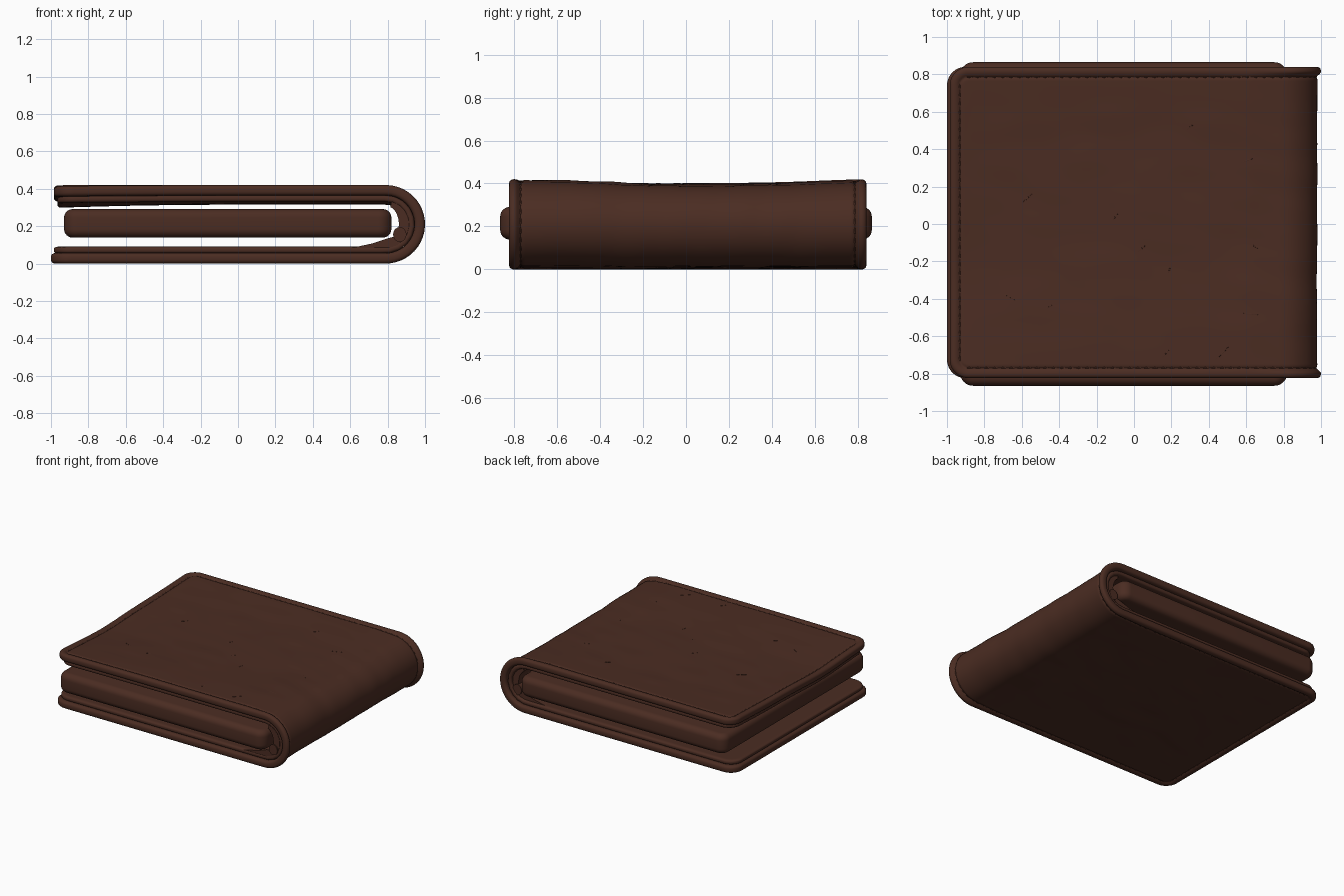
import bpy, bmesh, math
from mathutils import Vector, Matrix, noise

if "Cube" in bpy.data.objects:
    bpy.data.objects.remove(bpy.data.objects["Cube"])

leather = bpy.data.materials.new("dark brown leather")
leather.diffuse_color = (0.070, 0.0255, 0.016, 1)
leather.use_nodes = True
leather.node_tree.nodes["Principled BSDF"].inputs["Base Color"].default_value = leather.diffuse_color

CX, CZ = 0.79, 0.21          # centre of the fold
YOFF = 0.008


def finish(bm, name, angle=50):
    bmesh.ops.recalc_face_normals(bm, faces=bm.faces)
    me = bpy.data.meshes.new(name)
    bm.to_mesh(me)
    bm.free()
    me.materials.append(leather)
    ob = bpy.data.objects.new(name, me)
    bpy.context.collection.objects.link(ob)
    bpy.ops.object.select_all(action='DESELECT')
    ob.select_set(True)
    bpy.context.view_layer.objects.active = ob
    bpy.ops.object.shade_smooth_by_angle(angle=math.radians(angle))
    return ob


class Fold:
    """A leather sheet folded in a U, addressed by length s and width y."""

    def __init__(self, r, half, width, x0, x1, rim, corner=0.1):
        self.r, self.half, self.w, self.rim, self.c = r, half, width, rim, corner
        self.l0, self.l1 = CX - x0, CX - x1
        self.arc = math.pi * r
        self.total = self.l0 + self.arc + self.l1

    def width(self, s):
        e = max(0, min(s, self.total - s))
        if e >= self.c:
            return self.w
        return self.w - self.c + math.sqrt(max(0, self.c**2 - (self.c - e)**2))

    def edge(self, s, y):
        qx = abs(s - self.total / 2) - self.total / 2 + self.c
        qy = abs(y) - self.w + self.c
        return self.c - math.hypot(max(qx, 0), max(qy, 0)) - min(max(qx, qy), 0)

    def point(self, s, y, off):
        if s < self.l0:
            n, x = Vector((0, 0, -1)), CX - self.l0 + s
        elif s < self.l0 + self.arc:
            t = (s - self.l0) / self.r - math.pi / 2
            n, x = Vector((math.cos(t), 0, math.sin(t))), CX
        else:
            n, x = Vector((0, 0, 1)), CX - (s - self.l0 - self.arc)
        p = Vector((x, y + YOFF, CZ)) + n * (self.r + off)
        # sagging middle and free edge of the upper flap
        k = max(0, min(1, (0.1 - x) / 1.1))**2
        dip = 0.015 * math.exp(-((y - 0.1) / 0.55)**4) + 0.022 * k * math.exp(-((y + 0.35) / 0.4)**2)
        p.z -= dip * max(0, n.z)
        return p

    def height(self, s, y, side):
        d = max(0, self.edge(s, y))
        rr = 0.024
        h = self.half
        if d < rr:
            h *= 0.3 + 0.7 * math.sqrt(1 - (1 - d / rr)**2)
        if self.rim and side > 0 and d > 0.025:
            t = min(1, (d - 0.025) / 0.03)
            # stronger rim round the spine than on the flat flaps
            bend = max(0, 1 - abs(s - self.l0 - self.arc / 2) / (self.arc * 0.8))
            low = 0.006 + 0.014 * min(1, bend * 1.6) + 0.004 * noise.noise(Vector((s * 2.2, y * 2.6, 1)))
            h -= low * t * t * (3 - 2 * t)
            h -= 0.006 * math.exp(-((d - 0.054) / 0.007)**2)
            f = min(1, max(0, (d - 0.1) / 0.2))
            h += 0.004 * f * noise.noise(Vector((s * 3 + y * 2, y * 7 - s * 2, 5)))
        return h

    def build(self, name, ns, nv):
        T, b = self.total, 0.12
        band = [b * (i / 18)**1.6 for i in range(18)]
        ss = band + [b + (T - 2 * b) * i / ns for i in range(ns + 1)] + [T - q for q in reversed(band)]
        vb = [-1 + 0.12 * (i / 16)**1.3 for i in range(16)]
        vs = vb + [-0.88 + 1.76 * i / nv for i in range(nv + 1)] + [-q for q in reversed(vb)]
        bm = bmesh.new()
        grids = []
        for side in (1, -1):
            grids.append([[bm.verts.new(self.point(s, v * self.width(s),
                          side * self.height(s, v * self.width(s), side))) for v in vs] for s in ss])
        for g in grids:
            for i in range(len(ss) - 1):
                for j in range(len(vs) - 1):
                    bm.faces.new((g[i][j], g[i + 1][j], g[i + 1][j + 1], g[i][j + 1]))
        rims = []
        for g in grids:
            rims.append(g[0] + [row[-1] for row in g[1:]] + g[-1][-2::-1] + [row[0] for row in g[-2:0:-1]])
        n = len(rims[0])
        for i in range(n):
            k = (i + 1) % n
            bm.faces.new((rims[0][i], rims[0][k], rims[1][k], rims[1][i]))
        return finish(bm, name, 60)


# outer cover and inner lining
cover = Fold(0.182, 0.028, 0.832, -1.0, -0.985, True)
cover.build("outer_cover", 150, 56)
lining = Fold(0.138, 0.018, 0.81, -0.985, -0.965, False)
lining.build("inner_lining", 80, 20)


def dash(bm, a, b, up, w, h):
    """Small bar from a to b lying on the surface."""
    x = (b - a).normalized()
    y = up.cross(x).normalized()
    m = Matrix((x, y, x.cross(y))).transposed().to_4x4()
    m.translation = (a + b) / 2
    bmesh.ops.create_icosphere(bm, subdivisions=1, radius=0.5,
                               matrix=m @ Matrix.Diagonal(((b - a).length, w, h, 1)))


def on_cover(s, y):
    off = cover.height(s, y, 1)
    p = cover.point(s, y, off)
    return p, (cover.point(s, y, off + 0.1) - p).normalized()


# stitching round the whole cover, in the groove
bm = bmesh.new()
D, STEP = 0.054, 0.045
W, T = cover.w - D, cover.total - D
runs = [((D + 0.03, sg * W), (T - 0.03, sg * W)) for sg in (-1, 1)]
runs += [((e, -W + 0.03), (e, W - 0.03)) for e in (D, T)]
for (s0, y0), (s1, y1) in runs:
    n = int(math.hypot(s1 - s0, y1 - y0) / STEP)
    for i in range(n):
        f, g = (i + 0.1) / n, (i + 0.9) / n
        a, up = on_cover(s0 + (s1 - s0) * f, y0 + (y1 - y0) * f)
        b, _ = on_cover(s0 + (s1 - s0) * g, y0 + (y1 - y0) * g)
        dash(bm, a, b, up, 0.011, 0.010)
finish(bm, "stitching", 30)

# short scuff marks on the upper face: x, y, angle, length
bm = bmesh.new()
for x, y, ang, ln in [(-.57, .13, 40, .09), (.6, .33, 20, .09), (.3, .51, 40, .05), (-.66, -.4, -28, .09),
                      (-.45, -.45, 30, .04), (.04, -.14, 40, .06), (.19, -.25, 75, .05), (.65, -.13, -30, .05),
                      (.17, -.7, 50, .07), (.47, -.7, 45, .12), (.62, -.49, -5, .1), (-.1, .03, 50, .05)]:
    d = Vector((math.cos(math.radians(ang)), math.sin(math.radians(ang)))) * ln / 2
    s = cover.l0 + cover.arc + CX - x
    a, up = on_cover(s + d.x, y - d.y)
    b, _ = on_cover(s - d.x, y + d.y)
    dash(bm, a, b, up, 0.007, 0.005)
finish(bm, "scuff_marks", 30)

# padded card section between the flaps
bm = bmesh.new()
bmesh.ops.create_cube(bm, size=1, matrix=Matrix.Translation((-0.055, 0, 0.215)) @ Matrix.Diagonal((1.75, 1.73, 0.152, 1)))
vert = [e for e in bm.edges if abs(e.verts[0].co.z - e.verts[1].co.z) > 0.1]
bmesh.ops.bevel(bm, geom=vert, offset=0.07, segments=8, profile=0.5, affect='EDGES')
caps = [e for e in bm.edges if abs(e.verts[0].co.z - e.verts[1].co.z) < 0.01]
bmesh.ops.bevel(bm, geom=caps, offset=0.045, segments=6, profile=0.5, affect='EDGES')
finish(bm, "card_section", 40)


def strip(name, pts, half_y):
    """Closed x-z profile extruded along y."""
    bm = bmesh.new()
    f = bm.faces.new([bm.verts.new((x, -half_y, z)) for x, z in pts])
    ext = bmesh.ops.extrude_face_region(bm, geom=[f])
    for v in ext["geom"]:
        if isinstance(v, bmesh.types.BMVert):
            v.co.y = half_y
    bm.faces.new([v for v in f.verts]) if not f.is_valid else None
    return finish(bm, name, 40)


# rolled seam, hinge pleat and gusset inside the fold
strip("rolled_seam", [(0.865 + 0.036 * math.cos(k * math.pi / 8), 0.155 + 0.04 * math.sin(k * math.pi / 8))
                      for k in range(16)], 0.81)
strip("hinge_pleat", [(0.61, 0.084), (0.72, 0.108), (0.80, 0.135), (0.86, 0.15), (0.88, 0.125), (0.84, 0.085)], 0.80)
arc = [math.radians(-50 + 14 * k) for k in range(10)]
strip("fold_gusset", [(CX + 0.125 * math.cos(t), CZ + 0.125 * math.sin(t)) for t in arc] +
      [(CX + 0.06 * math.cos(t) + 0.01, CZ + 0.095 * math.sin(t)) for t in reversed(arc)], 0.80)
